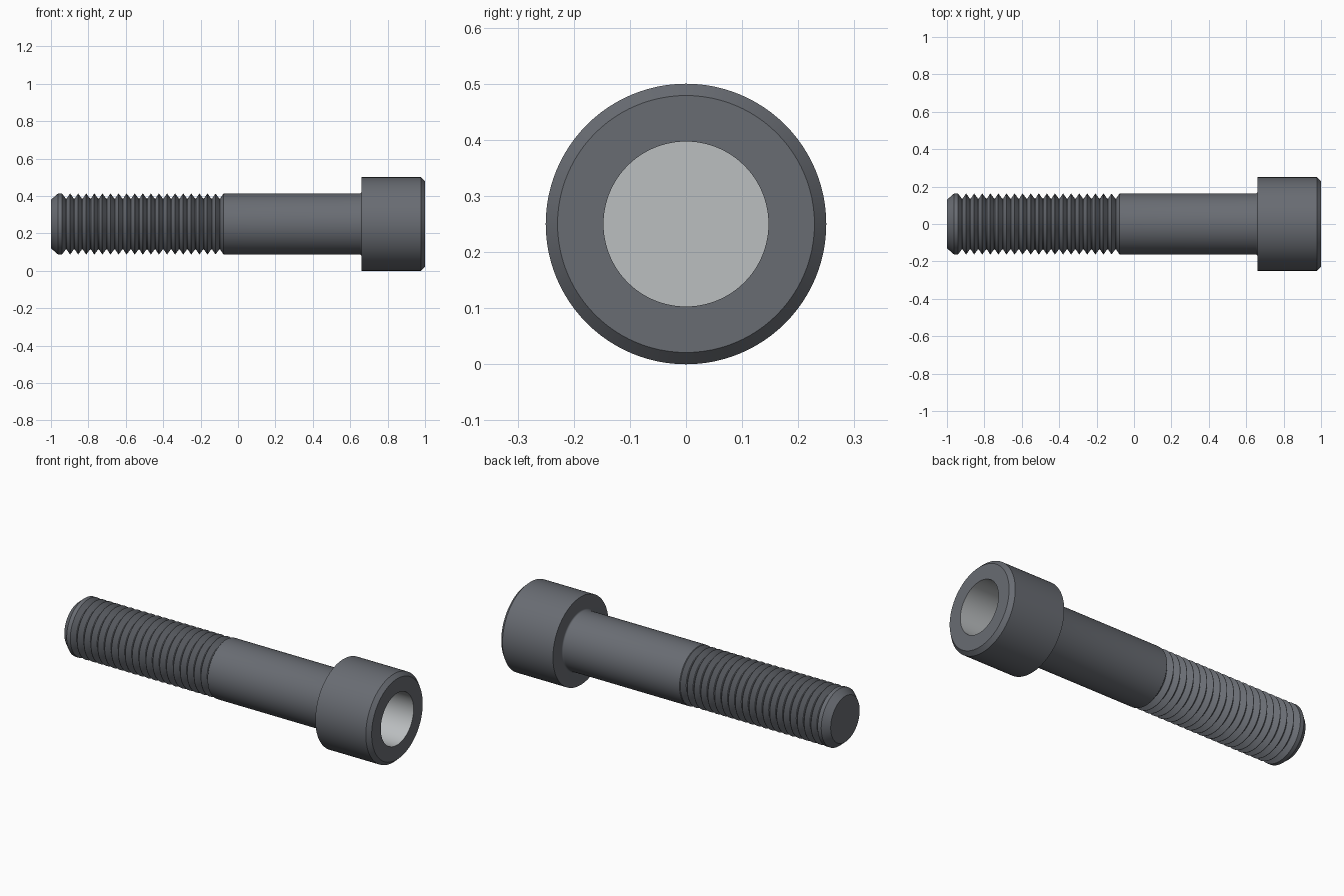
import bpy, bmesh, math

if "Cube" in bpy.data.objects:
    bpy.data.objects.remove(bpy.data.objects["Cube"])

AXIS_Z = 0.25
SEGMENTS = 96


def material(name, color):
    m = bpy.data.materials.new(name)
    m.diffuse_color = (*color, 1)
    m.use_nodes = True
    m.node_tree.nodes["Principled BSDF"].inputs["Base Color"].default_value = m.diffuse_color
    return m


def revolve(name, profile, mat):
    """Spin (x, radius) points around the bolt axis; radius 0 closes an end."""
    bm = bmesh.new()
    verts = [bm.verts.new((x, 0, r)) for x, r in profile]
    edges = [bm.edges.new(pair) for pair in zip(verts, verts[1:])]
    bmesh.ops.spin(bm, geom=verts + edges, cent=(0, 0, 0), axis=(1, 0, 0),
                   angle=2 * math.pi, steps=SEGMENTS, use_merge=True)
    bmesh.ops.remove_doubles(bm, verts=bm.verts, dist=1e-5)
    # Spun faces must point out of the solid
    for f in bm.faces:
        f.normal_update()
    f = max(bm.faces, key=lambda f: f.calc_area())
    c = f.calc_center_median()
    outward = f.normal.y * c.y + f.normal.z * c.z
    if (outward < 0) != (name == "hex_key_socket"):
        bmesh.ops.reverse_faces(bm, faces=bm.faces)
    mesh = bpy.data.meshes.new(name)
    bm.to_mesh(mesh)
    bm.free()
    ob = bpy.data.objects.new(name, mesh)
    ob.location.z = AXIS_Z
    bpy.context.collection.objects.link(ob)
    mesh.materials.append(mat)
    bpy.context.view_layer.objects.active = ob
    ob.select_set(True)
    bpy.ops.object.shade_smooth_by_angle(angle=math.radians(25))
    ob.select_set(False)
    return ob


steel = material("dark_steel", (0.14, 0.15, 0.17))
bright = material("bright_steel", (0.50, 0.52, 0.53))

# Body: chamfered tip, ring threads, shank, fillet and head
profile = [(-1, 0), (-1, 0.13), (-0.963, 0.162), (-0.94, 0.162)]
start, end, count = -0.94, -0.076, 20
pitch = (end - start) / count
for i in range(count):
    x = start + i * pitch
    profile += [(x + 0.46 * pitch, 0.135), (x + 0.54 * pitch, 0.135),
                (x + 0.95 * pitch, 0.162), (x + pitch, 0.162)]
profile += [(end + 0.002, 0.164), (0.652, 0.164)]
for i in range(1, 5):
    a = math.radians(90 * i / 4)
    profile.append((0.652 + 0.009 * math.sin(a), 0.173 - 0.009 * math.cos(a)))
profile += [(0.661, 0.25), (0.978, 0.25), (1, 0.229), (1, 0.147)]
revolve("bolt_body", profile, steel)

# Round recess in the head
revolve("hex_key_socket", [(1, 0.147), (0.8, 0.147), (0.8, 0)], bright)
